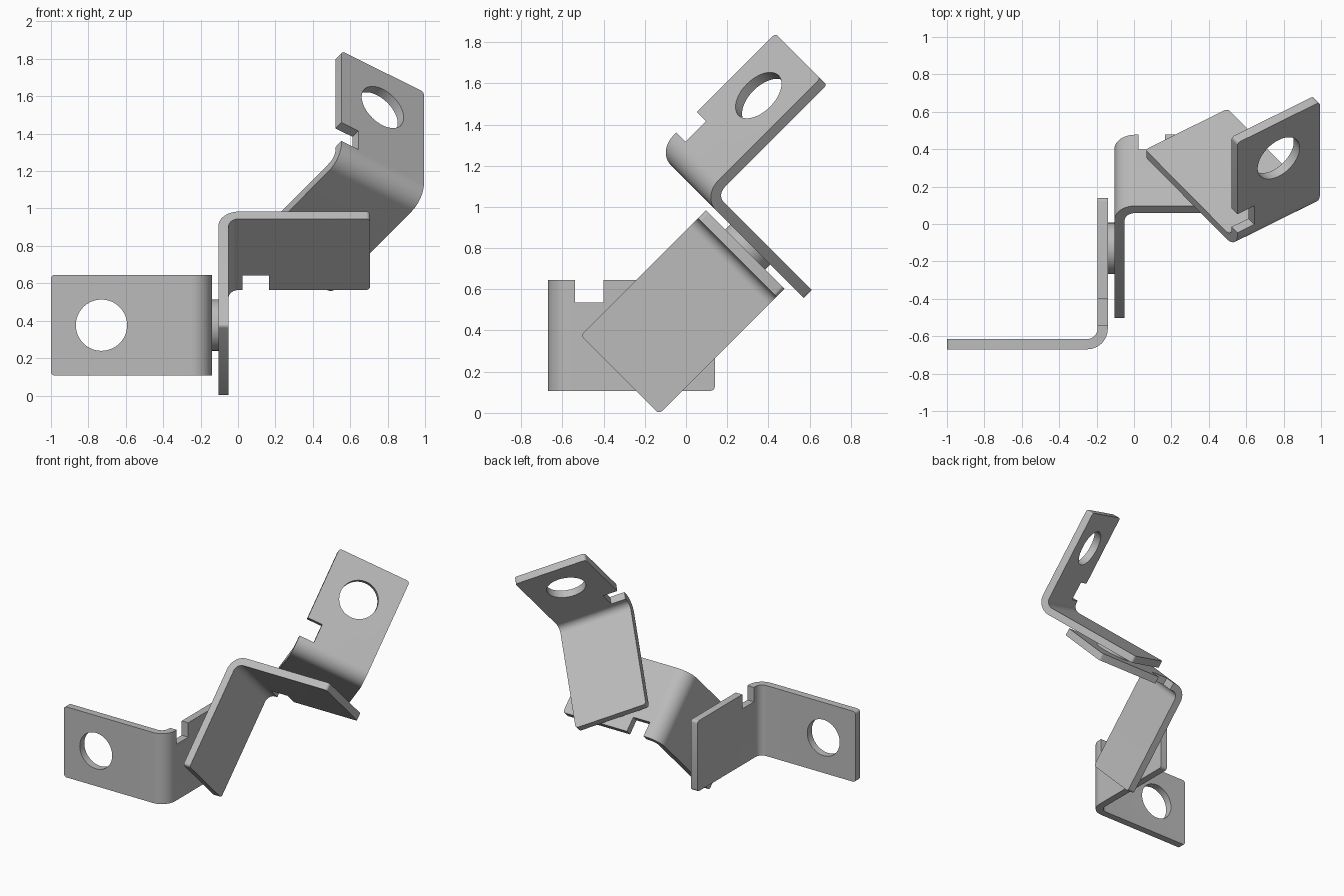
import bpy
import bmesh
from math import sin, cos, pi, radians
from mathutils import Vector, Matrix

cube = bpy.data.objects.get("Cube")
if cube:
    bpy.data.objects.remove(cube, do_unlink=True)

LONG, SHORT, WIDTH, THICK = 0.86, 0.81, 0.538, 0.055
BEND, HOLE_R, INSET, GAP = 0.11, 0.137, 0.27, 0.035

steel = bpy.data.materials.new("grey steel")
steel.use_nodes = True
grey = (0.5, 0.5, 0.5, 1)
steel.diffuse_color = grey
steel.node_tree.nodes["Principled BSDF"].inputs["Base Color"].default_value = grey


def add_object(name, bm, matrix):
    mesh = bpy.data.meshes.new(name)
    bmesh.ops.recalc_face_normals(bm, faces=bm.faces)
    bm.to_mesh(mesh)
    bm.free()
    mesh.materials.append(steel)
    obj = bpy.data.objects.new(name, mesh)
    obj.matrix_world = matrix
    bpy.context.collection.objects.link(obj)
    return obj


def cylinder(centre, axis, depth):
    bm = bmesh.new()
    turn = Vector((0, 0, 1)).rotation_difference(axis).to_matrix().to_4x4()
    bmesh.ops.create_cone(bm, cap_ends=True, segments=64, radius1=HOLE_R,
                          radius2=HOLE_R, depth=depth,
                          matrix=Matrix.Translation(centre) @ turn)
    return bm


def box(centre, size):
    bm = bmesh.new()
    bmesh.ops.create_cube(bm, size=1, matrix=Matrix.Translation(centre)
                          @ Matrix.Diagonal((*size, 1)))
    return bm


def smooth(obj):
    bpy.ops.object.select_all(action='DESELECT')
    obj.select_set(True)
    bpy.context.view_layer.objects.active = obj
    bpy.ops.object.shade_smooth_by_angle(angle=radians(30))


def bracket(name, corner, long_dir, short_dir, hole=None):
    """Bent strip: long leg on local x, short leg on local y, width on z."""
    # Side profile with a rounded bend
    def arc(r):
        return [(BEND - r * cos(a), BEND - r * sin(a))
                for a in (pi / 2 * i / 12 for i in range(13))]
    outline = [(0, SHORT), *arc(BEND), (LONG, 0), (LONG, THICK),
               *reversed(arc(BEND - THICK)), (THICK, SHORT)]
    bm = bmesh.new()
    face = bm.faces.new([bm.verts.new((x, y, -WIDTH / 2)) for x, y in outline])
    new = bmesh.ops.extrude_face_region(bm, geom=[face])["geom"]
    bmesh.ops.translate(bm, vec=(0, 0, WIDTH),
                        verts=[v for v in new if isinstance(v, bmesh.types.BMVert)])
    # Rounded corners at the leg tips
    tips = [e for e in bm.edges
            if abs(e.verts[0].co.z - e.verts[1].co.z) < 0.001
            and (all(v.co.x > LONG - 0.001 for v in e.verts)
                 or all(v.co.y > SHORT - 0.001 for v in e.verts))]
    bmesh.ops.bevel(bm, geom=tips, offset=0.02, segments=4, profile=0.5,
                    affect='EDGES')
    matrix = Matrix((long_dir, short_dir, long_dir.cross(short_dir))).transposed().to_4x4()
    matrix.translation = corner
    obj = add_object(name, bm, matrix)

    # Edge notch and optional round hole
    cuts = [box((0, 0.2, -WIDTH / 2), (0.3, 0.14, 0.22))]
    if hole == "long":
        cuts.append(cylinder((LONG - INSET, 0, 0), Vector((0, 1, 0)), 0.3))
    elif hole == "short":
        cuts.append(cylinder((0, SHORT - INSET, 0), Vector((1, 0, 0)), 0.3))
    cutters = []
    for bm_cut in cuts:
        cutter = add_object("cutter", bm_cut, matrix)
        cutter.hide_render = True
        mod = obj.modifiers.new("cut", 'BOOLEAN')
        mod.operation, mod.solver, mod.object = 'DIFFERENCE', 'EXACT', cutter
        cutters.append(cutter)
    bpy.context.view_layer.update()
    result = obj.evaluated_get(bpy.context.evaluated_depsgraph_get())
    mesh = bpy.data.meshes.new_from_object(result)
    obj.modifiers.clear()
    obj.data = mesh
    for cutter in cutters:
        bpy.data.objects.remove(cutter, do_unlink=True)
    smooth(obj)


def pin(name, start, axis):
    smooth(add_object(name, cylinder(start + axis * GAP / 2, axis, GAP + 0.04),
                      Matrix()))


X, Y = Vector((1, 0, 0)), Vector((0, 1, 0))
reach = LONG - INSET

# Lower bracket, standing on its edge
corner_1 = Vector((-0.14, -0.67, 0.376))
bracket("lower_bracket", corner_1, -X, Y, "long")
pin_1 = corner_1 + Y * (SHORT - INSET)
pin("lower_pin", pin_1, X)

# Middle bracket, tilted about the lower pin
up = Vector((0, 1, 1)).normalized()
corner_2 = pin_1 + X * GAP + up * reach
bracket("middle_bracket", corner_2, -up, X)
pin_2 = corner_2 + X * (SHORT - INSET)
pin("upper_pin", pin_2, up)

# Upper bracket, turned about the upper pin
turn = radians(35)
out = X * sin(turn) + Vector((0, -1, 1)).normalized() * cos(turn)
corner_3 = pin_2 + up * GAP + out * reach
bracket("upper_bracket", corner_3, -out, up, "short")
